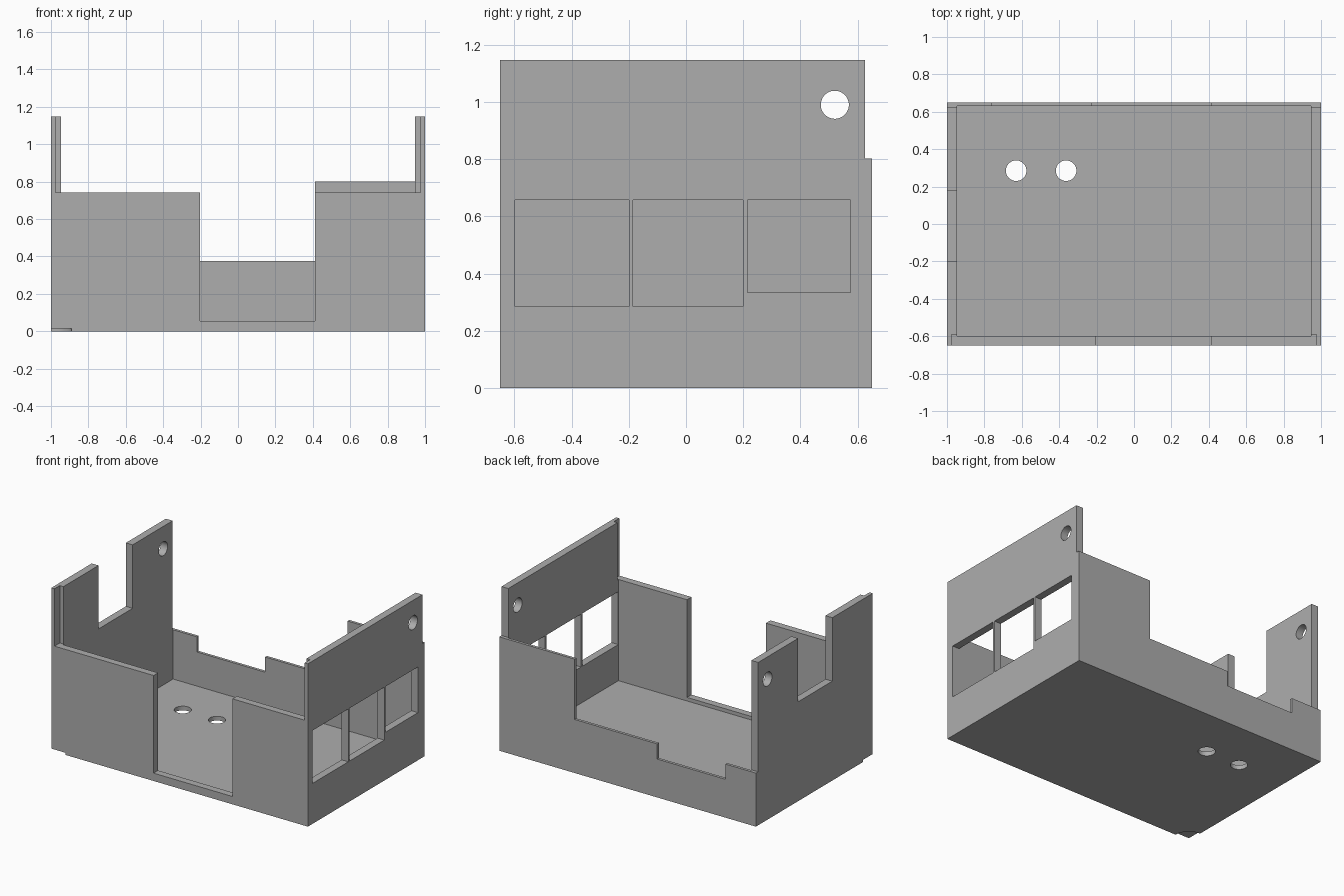
import bpy
from math import pi

default = bpy.data.objects.get("Cube")
if default:
    bpy.data.objects.remove(default, do_unlink=True)


def span_box(name, x, y, z):
    """Box from (min, max) spans."""
    bpy.ops.mesh.primitive_cube_add(
        size=1, location=[(a + b) / 2 for a, b in (x, y, z)])
    ob = bpy.context.object
    ob.name = name
    ob.scale = [b - a for a, b in (x, y, z)]
    bpy.ops.object.transform_apply(location=True, rotation=True, scale=True)
    return ob


def rod(name, loc, radius, depth, rot=(0, 0, 0), sides=48):
    bpy.ops.mesh.primitive_cylinder_add(
        vertices=sides, radius=radius, depth=depth, location=loc, rotation=rot)
    ob = bpy.context.object
    ob.name = name
    bpy.ops.object.transform_apply(location=True, rotation=True, scale=True)
    return ob


def cut(target, cutter):
    """Subtract a helper solid, then discard it."""
    cutter.hide_render = True
    mod = target.modifiers.new("cut", 'BOOLEAN')
    mod.operation = 'DIFFERENCE'
    mod.solver = 'EXACT'
    mod.object = cutter
    bpy.ops.object.select_all(action='DESELECT')
    target.select_set(True)
    bpy.context.view_layer.objects.active = target
    bpy.ops.object.modifier_apply(modifier=mod.name)
    bpy.data.objects.remove(cutter, do_unlink=True)


FAR = 2
OUT_F = (-1, -0.59)    # through the front wall
OUT_B = (0.625, 1)     # through the back wall

housing = span_box("open_housing", (-1, 1), (-0.65, 0.65), (0, 1.147))

openings = [
    # hollow inside, leaving floor and walls
    ("interior", (-0.947, 0.947), (-0.6, 0.63), (0.03, FAR)),
    # front wall top, leaving thin lips on the side walls
    ("front_top", (-0.975, 0.975), OUT_F, (0.743, FAR)),
    ("doorway", (-0.203, 0.412), OUT_F, (0.055, FAR)),
    # stepped back wall
    ("back_top", (-FAR, FAR), OUT_B, (0.802, FAR)),
    ("back_low", (-FAR, 0.412), OUT_B, (0.377, FAR)),
    ("back_dip", (-0.762, -0.23), OUT_B, (0.27, FAR)),
    # notch in the -x wall
    ("side_notch", (-FAR, -0.9), (-0.2, 0.18), (0.70, FAR)),
    # windows in the +x wall
    ("window_front", (0.9, FAR), (-0.6 + 0.002, -0.2), (0.285, 0.657)),
    ("window_middle", (0.9, FAR), (-0.185, 0.2), (0.285, 0.657)),
    ("window_back", (0.9, FAR), (0.215, 0.575), (0.335, 0.657)),
]
for opening in openings:
    cut(housing, span_box(*opening))

# round holes: floor pair and one through both side walls
for x in (-0.63, -0.363):
    cut(housing, rod("floor_hole", (x, 0.285, 0), 0.055, 0.5))
cut(housing, rod("side_hole", (0, 0.52, 0.99), 0.049, 3, (0, pi / 2, 0)))

# shallow relief under one corner
cut(housing, rod("corner_relief", (-1, -0.65, 0), 0.11, 0.03))

# plain grey finish
grey = bpy.data.materials.new("plain_grey")
grey.use_nodes = True
colour = (0.42, 0.42, 0.42, 1)
grey.diffuse_color = colour
grey.node_tree.nodes["Principled BSDF"].inputs["Base Color"].default_value = colour
housing.data.materials.clear()
housing.data.materials.append(grey)
for face in housing.data.polygons:
    face.material_index = 0

bpy.ops.object.select_all(action='DESELECT')
housing.select_set(True)
bpy.context.view_layer.objects.active = housing
bpy.ops.object.shade_smooth_by_angle(angle=pi / 6)
